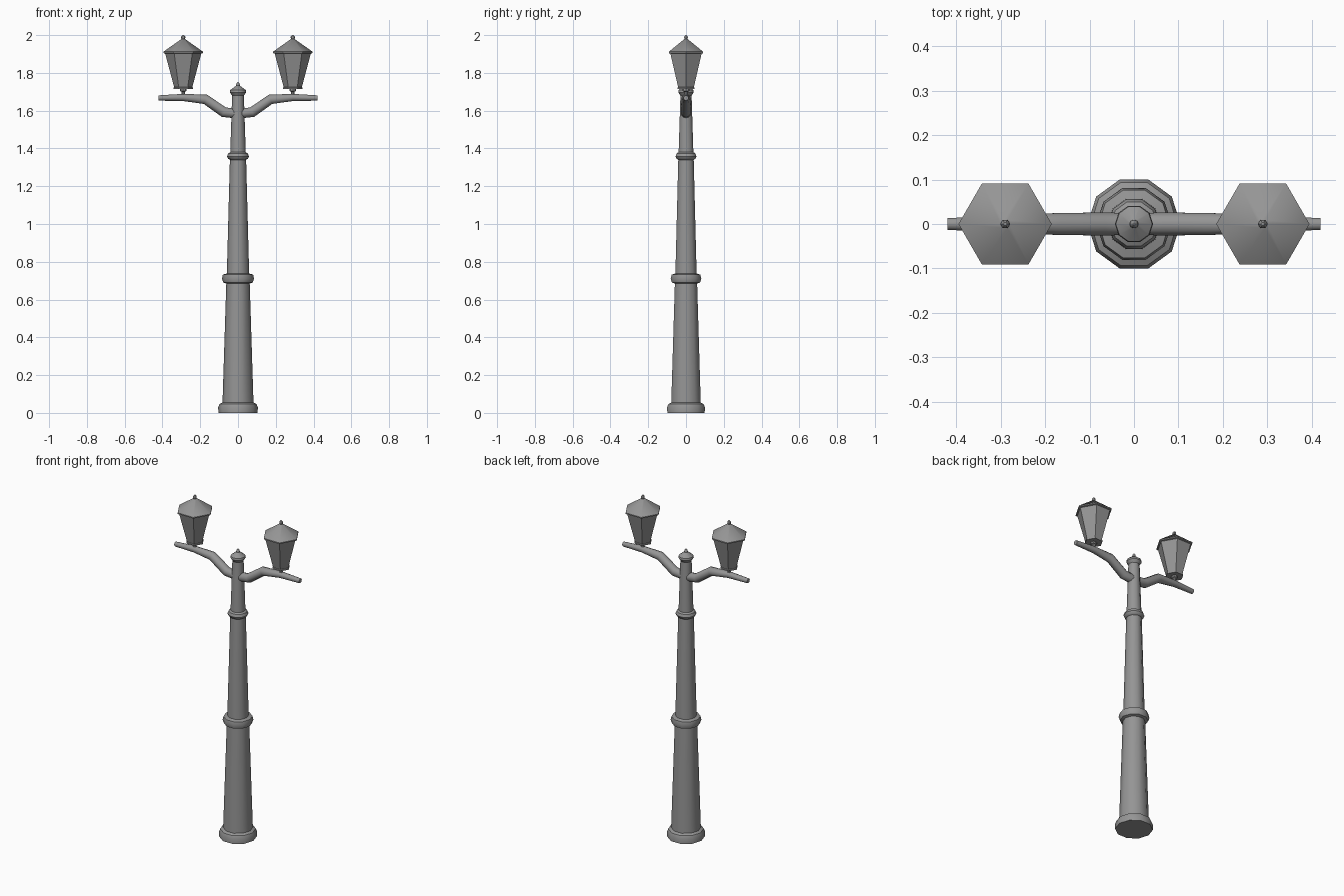
import bpy, bmesh, math
from mathutils import Vector

if "Cube" in bpy.data.objects:
    bpy.data.objects.remove(bpy.data.objects["Cube"])

grey = bpy.data.materials.new("iron_grey")
grey.diffuse_color = (0.3, 0.3, 0.3, 1)
grey.use_nodes = True
grey.node_tree.nodes["Principled BSDF"].inputs["Base Color"].default_value = grey.diffuse_color


def loft(name, rings, angle=40):
    """Skin a list of equal-sided rings and cap both ends."""
    bm = bmesh.new()
    loops = [[bm.verts.new(p) for p in ring] for ring in rings]
    n = len(loops[0])
    for a, b in zip(loops, loops[1:]):
        for i in range(n):
            j = (i + 1) % n
            bm.faces.new((a[i], a[j], b[j], b[i]))
    bm.faces.new(loops[0][::-1])
    bm.faces.new(loops[-1])
    bmesh.ops.recalc_face_normals(bm, faces=bm.faces)
    mesh = bpy.data.meshes.new(name)
    bm.to_mesh(mesh)
    bm.free()
    mesh.materials.append(grey)
    ob = bpy.data.objects.new(name, mesh)
    bpy.context.collection.objects.link(ob)
    bpy.ops.object.select_all(action='DESELECT')
    ob.select_set(True)
    bpy.context.view_layer.objects.active = ob
    bpy.ops.object.shade_smooth_by_angle(angle=math.radians(angle))
    return ob


def turned(name, profile, sides, x=0, angle=40):
    """Turn a (radius, z) profile around a vertical axis."""
    turn = [2 * math.pi * i / sides for i in range(sides)]
    return loft(name, [[(x + r * math.cos(t), r * math.sin(t), z) for t in turn]
                       for r, z in profile], angle)


def tube(name, path, sides=10):
    """Sweep a circle along (x, z, radius) points in the xz plane."""
    pts = [Vector((x, 0, z)) for x, z, r in path]
    rings = []
    for i, p in enumerate(pts):
        d = (pts[min(i + 1, len(pts) - 1)] - pts[max(i - 1, 0)]).normalized()
        up = Vector((-d.z, 0, d.x))
        ring = []
        for k in range(sides):
            t = 2 * math.pi * k / sides
            ring.append(p + path[i][2] * (math.cos(t) * up + math.sin(t) * Vector((0, 1, 0))))
        rings.append(ring)
    return loft(name, rings)


# Tapered post with moulded foot, two collars and a pointed cap
turned("post", [
    (0.104, 0), (0.105, 0.03), (0.098, 0.047), (0.082, 0.055),
    (0.062, 0.685), (0.078, 0.69), (0.085, 0.71), (0.08, 0.732), (0.059, 0.738),
    (0.043, 1.34), (0.052, 1.345), (0.058, 1.358), (0.052, 1.374), (0.041, 1.38),
    (0.031, 1.685)], 10)
turned("post_cap", [(0.031, 1.68), (0.043, 1.697), (0.041, 1.709),
                    (0.010, 1.732), (0.009, 1.742), (0.002, 1.752)], 10)

for side, s in (("left", -1), ("right", 1)):
    x = 0.29 * s
    # Bent arm, tapering outward
    tube(side + "_arm", [(0, 1.584, 0.026), (0.075 * s, 1.592, 0.027),
                         (0.172 * s, 1.66, 0.026), (0.29 * s, 1.67, 0.019),
                         (0.42 * s, 1.667, 0.014)])
    # Stem, six-sided lantern body, roof and knob
    turned(side + "_stem", [(0.010, 1.67), (0.010, 1.70), (0.018, 1.704), (0.018, 1.72)], 8, x)
    turned(side + "_lantern", [(0.052, 1.714), (0.052, 1.722), (0.048, 1.724),
                               (0.096, 1.904)], 6, x)
    turned(side + "_roof", [(0.098, 1.902), (0.105, 1.905), (0.105, 1.912),
                            (0.010, 1.979)], 6, x)
    turned(side + "_knob", [(0.006, 1.974), (0.011, 1.984), (0.011, 1.991), (0.004, 2.0)], 6, x)
